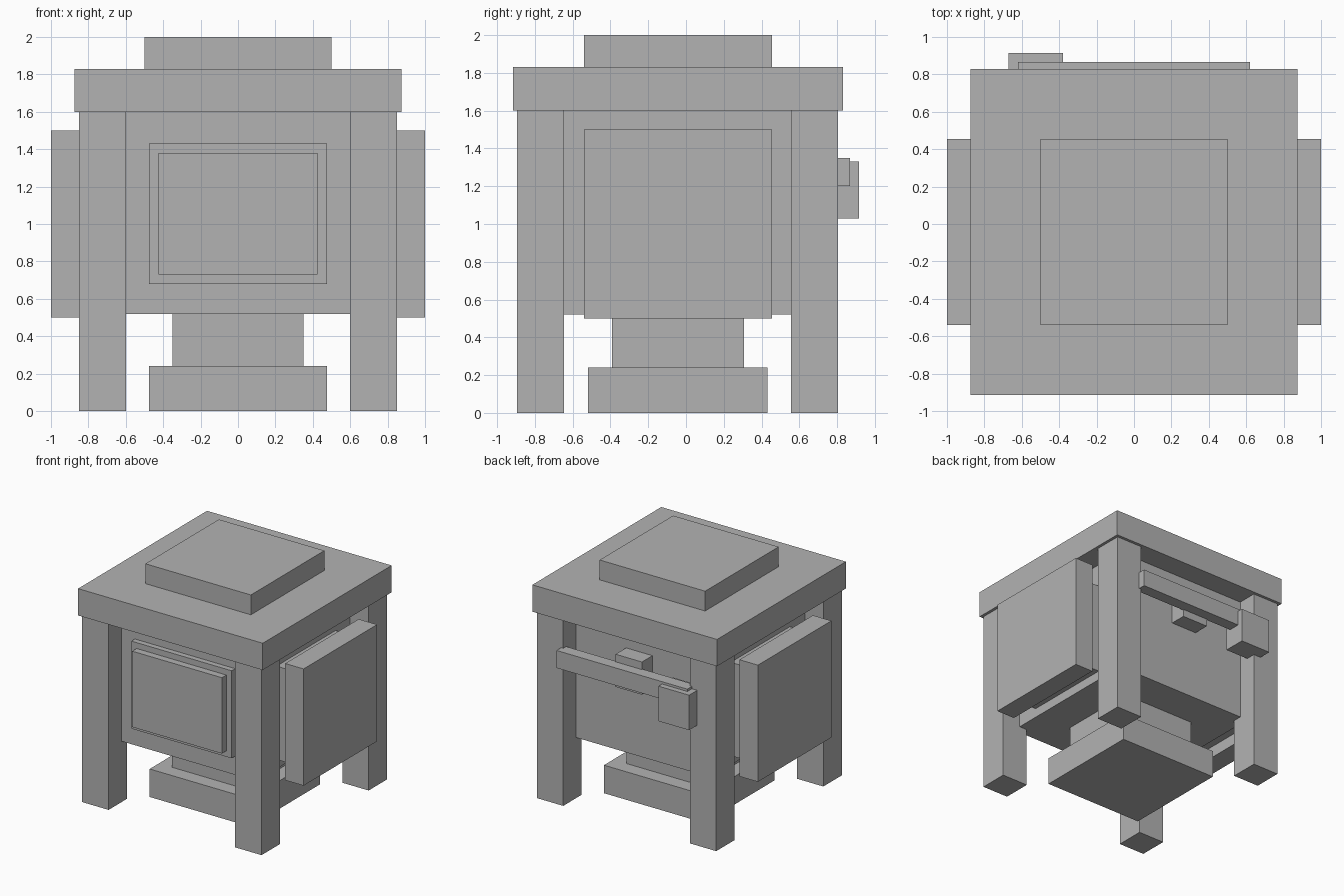
import bpy
import bmesh
from mathutils import Vector

cube = bpy.data.objects.get("Cube")
if cube:
    bpy.data.objects.remove(cube, do_unlink=True)

# Single grey finish
grey = bpy.data.materials.new("plain_grey")
grey.use_nodes = True
colour = (0.45, 0.45, 0.45, 1)
grey.diffuse_color = colour
grey.node_tree.nodes["Principled BSDF"].inputs["Base Color"].default_value = colour

MID_Y = -0.0425  # centre line of the main body


def box(name, xs, ys, zs):
    """Box spanning the given (low, high) range on each axis."""
    bm = bmesh.new()
    bmesh.ops.create_cube(bm, size=1)
    low, high = (Vector(corner) for corner in zip(xs, ys, zs))
    for v in bm.verts:
        v.co = (low + high) / 2 + v.co * (high - low)
    mesh = bpy.data.meshes.new(name)
    bm.to_mesh(mesh)
    bm.free()
    mesh.materials.append(grey)
    obj = bpy.data.objects.new(name, mesh)
    bpy.context.collection.objects.link(obj)
    return obj


def centred(name, half_x, half_y, zs):
    """Box centred on the body axis."""
    return box(name, (-half_x, half_x), (MID_Y - half_y, MID_Y + half_y), zs)


# Central stack: foot, column, body, top slab and raised cap
centred("foot_block", 0.475, 0.475, (0, 0.24))
centred("column", 0.35, 0.35, (0.24, 0.52))
centred("body", 0.675, 0.675, (0.52, 1.6))
centred("top_slab", 0.875, 0.8725, (1.6, 1.83))
centred("top_cap", 0.5, 0.4975, (1.83, 2.0))

# Four corner legs and the stepped panels on both sides
for side, sign in (("left", 1), ("right", -1)):
    def across(inner, outer):
        return sorted((sign * inner, sign * outer))

    for end, ys in (("front", (-0.895, -0.645)), ("back", (0.555, 0.805))):
        box(f"{end}_{side}_leg", across(0.6, 0.85), ys, (0, 1.6))
    box(f"{side}_panel_mount", across(0.675, 0.825),
        (MID_Y - 0.4, MID_Y + 0.4), (0.6, 1.4))
    box(f"{side}_panel", across(0.825, 1.0),
        (MID_Y - 0.4975, MID_Y + 0.4975), (0.5, 1.5))

# Stepped front panel
box("front_frame", (-0.475, 0.475), (-0.765, -0.7175), (0.68, 1.43))
box("front_plate", (-0.425, 0.425), (-0.825, -0.765), (0.73, 1.38))

# Rear rail with its bracket and end block
box("rail_bracket", (-0.125, 0.125), (0.6325, 0.775), (1.135, 1.415))
box("rear_rail", (-0.62, 0.62), (0.765, 0.867), (1.2, 1.35))
box("rail_end_block", (-0.67, -0.38), (0.72, 0.915), (1.03, 1.33))
